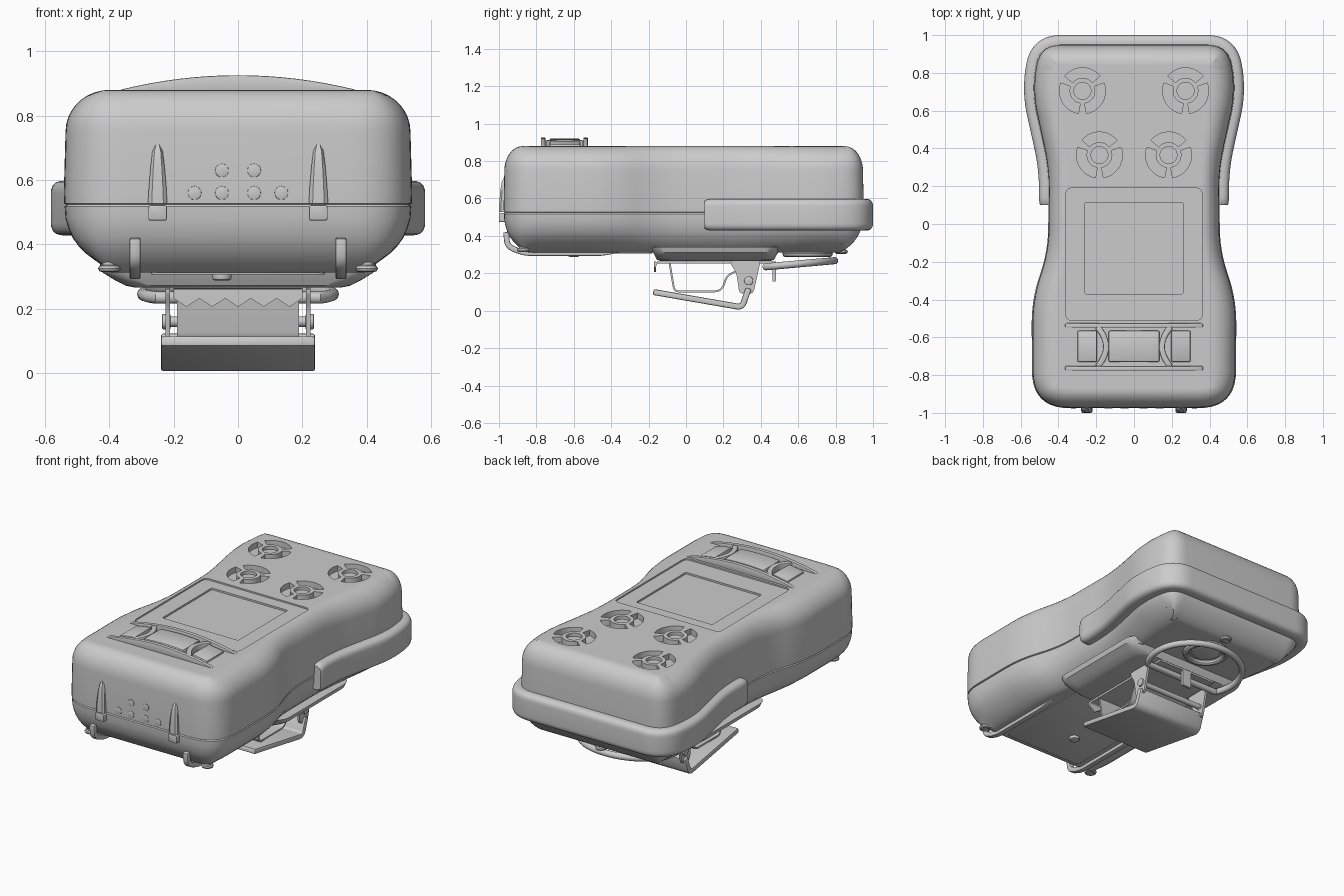
import bpy, bmesh, math
from mathutils import Vector as V

if "Cube" in bpy.data.objects:
    bpy.data.objects.remove(bpy.data.objects["Cube"])


def finish(ob, angle=35):
    bpy.ops.object.select_all(action='DESELECT')
    ob.select_set(True)
    bpy.context.view_layer.objects.active = ob
    bpy.ops.object.shade_smooth_by_angle(angle=math.radians(angle))
    return ob


def loft(name, rings, bevel=0, cyclic=False, segs=2):
    """Skin closed rings of equal length; cap both ends unless cyclic."""
    bm = bmesh.new()
    vs = [[bm.verts.new(p) for p in r] for r in rings]
    n = len(vs[0])
    for a, b in zip(vs, vs[1:] + (vs[:1] if cyclic else [])):
        for i in range(n):
            bm.faces.new((a[i], a[(i + 1) % n], b[(i + 1) % n], b[i]))
    if not cyclic:
        bm.faces.new(vs[0])
        bm.faces.new(vs[-1])
    bmesh.ops.recalc_face_normals(bm, faces=bm.faces)
    if bevel:
        es = [e for e in bm.edges if e.calc_face_angle(0) > 0.6]
        bmesh.ops.bevel(bm, geom=es, offset=bevel, segments=segs, profile=0.5, affect='EDGES')
    me = bpy.data.meshes.new(name)
    bm.to_mesh(me)
    bm.free()
    ob = bpy.data.objects.new(name, me)
    bpy.context.collection.objects.link(ob)
    return finish(ob)


def fillet(pts, ts, n=8, closed=False):
    """Round polyline corners with tangent lengths ts."""
    pts, out, m = [V(p) for p in pts], [], len(pts)
    for i, p in enumerate(pts):
        if not closed and i in (0, m - 1):
            out.append(p)
            continue
        t = ts if isinstance(ts, float) else ts[i]
        a = p + (pts[i - 1] - p).normalized() * t
        b = p + (pts[(i + 1) % m] - p).normalized() * t
        for k in range(n + 1):
            u = k / n
            out.append(a * (1 - u) ** 2 + p * 2 * u * (1 - u) + b * u * u)
    return out


def rect(x0, y0, x1, y1, r, n=4):
    return fillet([(x0, y0), (x1, y0), (x1, y1), (x0, y1)], r, n, True)


def prism(name, poly, lo, hi, axis='z', bevel=0):
    put = {'z': lambda p, h: (p[0], p[1], h), 'x': lambda p, h: (h, p[0], p[1]),
           'y': lambda p, h: (p[0], h, p[1])}[axis]
    return loft(name, [[put(p, h) for p in poly] for h in (lo, hi)], bevel)


def disc(cx, cy, r, n=28):
    return [(cx + r * math.cos(2 * math.pi * i / n), cy + r * math.sin(2 * math.pi * i / n)) for i in range(n)]


def sweep(name, path, section, cyclic=False, scale=None, bevel=0):
    """Sweep (outward, up) section along a path with horizontal normals."""
    rings, m = [], len(path)
    for i, p in enumerate(path):
        a = path[i - 1] if cyclic or i else p
        b = path[(i + 1) % m] if cyclic or i < m - 1 else p
        t = (V(b) - V(a)).to_2d().normalized()
        s = scale[i] if scale else 1
        rings.append([V(p) + V((t.y * o * s, -t.x * o * s, z * s)) for o, z in section])
    return loft(name, rings, bevel, cyclic)


def sheet(name, path, x0, x1, th, bevel=0):
    """Bent strip: yz path with thickness, spanning x0..x1."""
    rings, path = [], [V(p) for p in path]
    for i, p in enumerate(path):
        t = (path[min(i + 1, len(path) - 1)] - path[max(i - 1, 0)]).normalized()
        n = V((-t.y, t.x)) * th / 2
        rings.append([(x, q.x, q.y) for x, q in ((x0, p + n), (x1, p + n), (x1, p - n), (x0, p - n))])
    return loft(name, rings, bevel)


def cut(ob, cutter):
    cutter.hide_render = True
    bpy.context.view_layer.objects.active = ob
    m = ob.modifiers.new('cut', 'BOOLEAN')
    m.operation, m.solver, m.object = 'DIFFERENCE', 'EXACT', cutter
    bpy.ops.object.modifier_apply(modifier=m.name)
    bpy.data.objects.remove(cutter)


# Waisted case outline (right half, then mirrored)
half = fillet([(0, -.975), (.54, -.975), (.542, -.40), (.455, -.14), (.452, .29), (.545, .71), (.5, .95), (0, .95)],
              [0, .2, .13, .12, .12, .13, .11, 0], 10)
outline = half + [V((-p.x, p.y)) for p in half[-2:0:-1]]


def ring(z, d):
    out, m = [], len(outline)
    for i, p in enumerate(outline):
        t = (outline[(i + 1) % m] - outline[i - 1]).normalized()
        f = 1.3 * (p.x / .54) ** 2
        out.append((p.x - t.y * d * f, p.y + t.x * d * .95, z))
    return out


# Upper and lower shells
arc = [i * math.pi / 18 for i in range(10)]
upper = loft('upper_shell', [ring(.523, .008), ring(.527, .001), ring(.56, 0)] +
             [ring(.75 + .13 * math.sin(a), .004 + .103 * (1 - math.cos(a))) for a in arc] + [ring(.88, .115)])
loft('lower_shell', [ring(z, d) for z, d in ((.525, .008), (.518, .002), (.48, .004), (.45, .011), (.42, .021),
     (.395, .035), (.37, .054), (.345, .08), (.325, .107), (.315, .13), (.312, .142), (.312, .155))])

# Screen recesses
cut(upper, prism('bezel_cut', rect(-.36, -.51, .36, .19, .03), .871, 1))
cut(upper, prism('display_cut', rect(-.26, -.37, .26, .115, .01), .86, 1))

# Sensor ports: three sector slots and a centre hole each
for sx in (-1, 1):
    for cx, cy in ((.273, .705), (.183, .365)):
        cx *= sx
        for mid in (90, 210, 330):
            an = [math.radians(mid - 50 + 10 * k) for k in range(11)]
            poly = [(cx + .122 * math.cos(a), cy + .122 * math.sin(a)) for a in an]
            poly += [(cx + .068 * math.cos(a), cy + .068 * math.sin(a)) for a in reversed(an)]
            cut(upper, prism('slot_cut', poly, .845, 1))
        cut(upper, prism('hole_cut', disc(cx, cy, .045), .86, 1))
finish(upper)

# Rubber bumper wrapped round the back
side = [V((.453, .10)), V((.453, .112)), V((.453, .14))] + [p for p in half if p.y > .15]
path = side + [V((-p.x, p.y)) for p in side[-2::-1]]
sc = [.86, .96] + [1] * (len(path) - 4) + [.96, .86]
sweep('bumper', [(p.x, p.y, .513) for p in path], rect(-.045, -.085, .05, .085, .04, 6), scale=sc)


# Keypad: arched rails, buttons, curved dividers
def crown(x):
    return .926 - .046 * (x / .37) ** 2


def arched(name, x0, x1, y0, y1, drop=0, bevel=.004):
    xs = [x0 + (x1 - x0) * i / 16 for i in range(17)]
    return loft(name, [[(x, y0, .87), (x, y1, .87), (x, y1, crown(x) - drop), (x, y0, crown(x) - drop)]
                       for x in xs], bevel)


for nm, y in (('rear', -.537), ('front', -.764)):
    arched(nm + '_key_rail', -.365, .365, y - .012, y + .012)
arched('centre_button', -.135, .135, -.73, -.565, .006, .008)
for s, nm in ((-1, 'left'), (1, 'right')):
    arched(nm + '_button', *sorted((s * .195, s * .3)), -.73, -.565, .006, .008)
    rib = []
    for i in range(13):
        y = -.755 + .21 * i / 12
        x = s * (.148 + .045 * ((y + .65) / .105) ** 2)
        rib.append((x, y, crown(x) - .03))
    sweep(nm + '_key_divider', rib, [(-.015, -.03), (.015, -.03), (.015, .026), (-.015, .026)], bevel=.004)

# Front indicator lights
for i, (x, z) in enumerate([(-.05, .63), (.05, .63), (-.135, .56), (-.05, .56), (.05, .56), (.135, .56)]):
    prism(f'indicator_{i}', disc(x, z, .021), -.978, -.94, 'y', .002)

for s, nm in ((-1, 'left'), (1, 'right')):
    # Tapered front ribs with latch block below the seam
    rings = [[(s * .25 + k * w, y, z) for k, y in ((-1, -.94), (-1, f + .01), (-.6, f), (.6, f), (1, f + .01), (1, -.94))]
             for z, w, f in ((.527, .030, -1), (.58, .027, -.998), (.64, .022, -.993), (.69, .016, -.985), (.71, .008, -.974))]
    loft(nm + '_front_rib', rings)
    prism(nm + '_front_latch', rect(s * .25 - .029, .474, s * .25 + .029, .522, .008), -1, -.94, 'y', .005)
    # Skid wrapped from front to underside
    skid = fillet([(-.962, .42), (-.955, .345), (-.87, .307), (-.45, .307), (-.36, .325)], [0, .03, .05, .04, 0], 5)
    sheet(nm + '_skid', skid, s * .32 - .017, s * .32 + .017, .03, .006)
    # Clip hinge cheek
    prism(nm + '_hinge_cheek', fillet([(.23, .265), (.27, .2), (.285, .09), (.36, .09), (.4, .27)], .025, 4, True),
          s * .212, s * .226, 'x')
    prism(nm + '_pin_head', disc(.335, .16, .024, 20), s * .21, s * .236, 'x', .003)

# Underside screws: raised collar with a dark-looking socket
for i, (x, y) in enumerate([(.35, .46), (-.35, .46), (0, .83), (.4, -.87), (-.4, -.87)]):
    z = .315 if abs(x) < .4 else .325
    sweep(f'screw_collar_{i}', [(px, py, z) for px, py in disc(x, y, .024, 20)],
          disc(0, 0, .011, 8), True)
    prism(f'screw_{i}', disc(x, y, .022, 16), z - .005, .36)

# Underside port, battery panel and thumb nub
sweep('port_rim', [(x, y, .305) for x, y in disc(0, .65, .115, 36)], disc(0, 0, .02, 10), True)
prism('port_grille', disc(0, .65, .085), .303, .34, bevel=.006)
prism('battery_panel', rect(-.27, -.83, .27, -.18, .03), .306, .33, bevel=.003)
prism('panel_nub', disc(-.05, -.6, .03, 20), .288, .32, bevel=.008)

# Clip mount swelling on the back
loft('clip_mount', [[(p.x, p.y, z) for p in rect(-w, -.155 - e, w, .47 + e, .08, 8)]
     for z, w, e in ((.34, .43, .03), (.312, .42, .02), (.29, .385, .01), (.272, .35, 0), (.266, .32, -.02))])

# Belt clip: toothed jaw, spring, lever, pin
sheet('jaw_plate', fillet([(-.166, .235), (-.162, .257), (-.1, .258), (.48, .258)], .015, 4), -.2, .2, .012)
teeth = [(-.2, .262), (-.2, .232)] + [(-.16 + .04 * i, .232 if i % 2 else .206) for i in range(9)] + [(.2, .232), (.2, .262)]
prism('jaw_teeth', teeth, -.172, -.16, 'y')
sheet('clip_spring', fillet([(-.088, .258), (-.062, .103), (.19, .103), (.22, .19), (.28, .215)],
                            [0, .025, .04, .03, 0], 5), -.19, .19, .01)
sheet('clip_lever', fillet([(-.175, .1), (.30, .018), (.335, .12)], .03, 6), -.24, .24, .032, .008)
prism('clip_pin', disc(.335, .16, .016, 20), -.22, .22, 'x')
prism('jaw_stop', rect(.462, .155, .48, .26, .005), -.03, .03, 'x')

# Wire bail ring
bail = []
for i in range(37):
    a = math.radians(-30 + 240 * i / 36)
    y = .55 + .245 * math.sin(a)
    bail.append((.295 * math.cos(a), y, .234 + .034 * (y - .42) / .38))
sweep('bail_ring', bail, disc(0, 0, .019, 12), True)
